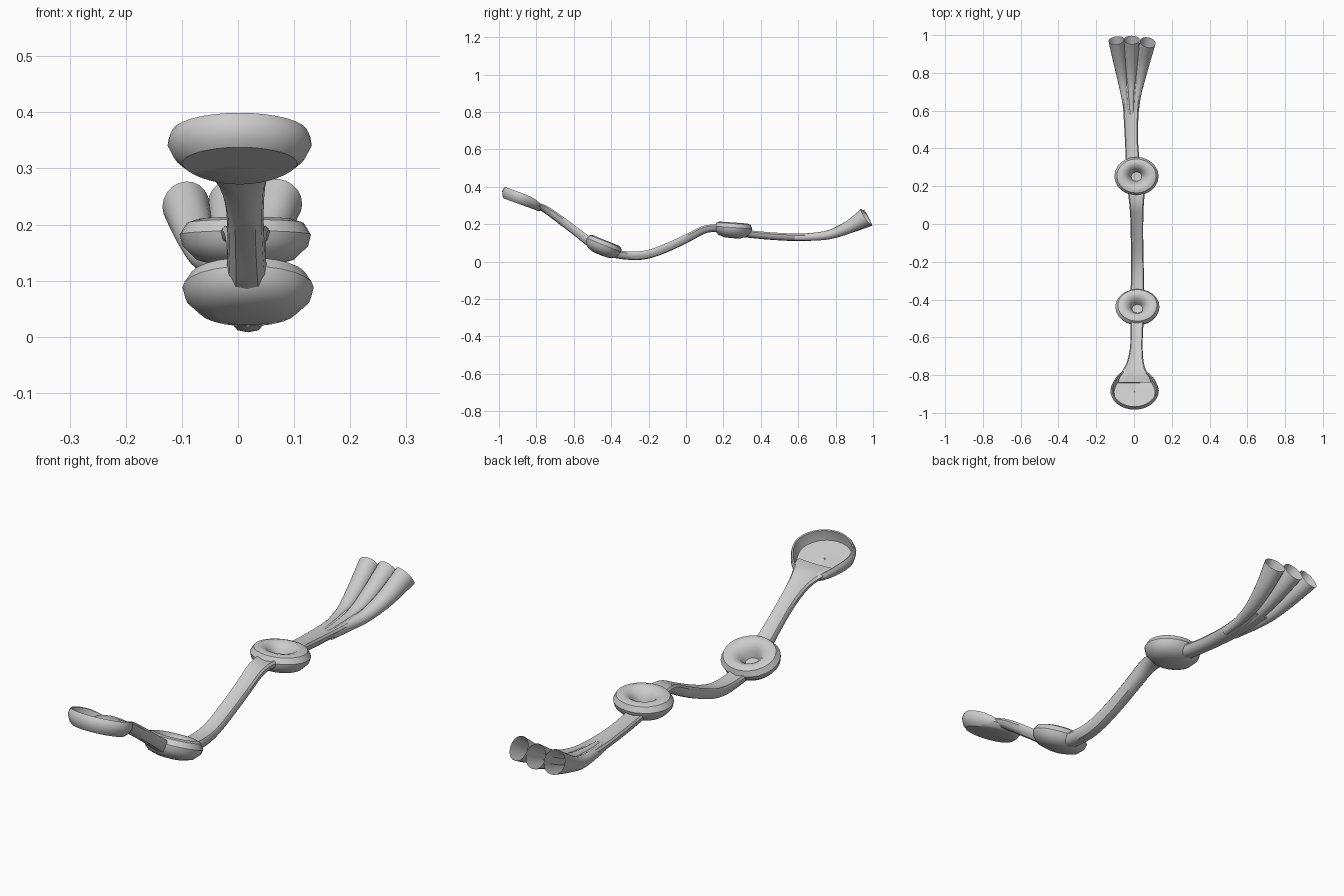
import bpy
from math import sin, cos, pi, radians
from mathutils import Vector, Matrix

if "Cube" in bpy.data.objects:
    bpy.data.objects.remove(bpy.data.objects["Cube"])


def make(name, verts, faces, angle=40):
    me = bpy.data.meshes.new(name)
    me.from_pydata([tuple(v) for v in verts], [], faces)
    me.update()
    ob = bpy.data.objects.new(name, me)
    bpy.context.collection.objects.link(ob)
    bpy.ops.object.select_all(action='DESELECT')
    ob.select_set(True)
    bpy.context.view_layer.objects.active = ob
    bpy.ops.object.shade_smooth_by_angle(angle=radians(angle))
    return ob


def skin(rings, n, caps):
    """Faces bridging consecutive rings of n vertices."""
    f = []
    for k in range(rings - 1):
        for i in range(n):
            j = (i + 1) % n
            f.append((k * n + i, k * n + j, (k + 1) * n + j, (k + 1) * n + i))
    if caps:
        f.append(tuple(reversed(range(n))))
        f.append(tuple(range((rings - 1) * n, rings * n)))
    return f


def smooth_path(pts, sub=3):
    """Catmull-Rom interpolation of stations (x, y, z, half width, half height)."""
    out = []
    for i in range(len(pts) - 1):
        p = [pts[max(0, min(len(pts) - 1, i + d))] for d in (-1, 0, 1, 2)]
        for s in range(sub):
            t = s / sub
            out.append([0.5 * (2 * b + (c - a) * t + (2 * a - 5 * b + 4 * c - d) * t * t
                               + (3 * b - a - 3 * c + d) * t ** 3) for a, b, c, d in zip(*p)])
    out.append(list(pts[-1]))
    return out


def sweep(name, stations, section, caps=True):
    st = smooth_path(stations)
    verts = []
    for i, s in enumerate(st):
        t = (Vector(st[min(i + 1, len(st) - 1)][:3]) - Vector(st[max(i - 1, 0)][:3])).normalized()
        side = (Vector((1, 0, 0)) - t * t.x).normalized()
        up = side.cross(t)
        for u, v in section:
            verts.append(Vector(s[:3]) + side * u * s[3] + up * v * s[4])
    n = len(section)
    faces = [tuple(reversed(f)) for f in skin(len(st), n, caps)]
    return make(name, verts, faces)


def lathe(name, profile, n, centre, tilt, shape):
    """Spin a profile; shape(angle, r, z) gives the local position."""
    m = Matrix.Translation(centre) @ Matrix.Rotation(radians(-tilt), 4, 'X')
    verts = [m @ Vector(shape(2 * pi * i / n, r, z)) for r, z in profile for i in range(n)]
    return make(name, verts, skin(len(profile), n, True))


# Stem section: round underside, shallow groove along the top
GROOVED = [(0, .7), (-.5, .8), (-.85, 1), (-1, .6), (-.9, -.2), (-.55, -.85),
           (0, -1), (.55, -.85), (.9, -.2), (1, .6), (.85, 1), (.5, .8)]
GROOVED.reverse()
ROUND = [(cos(2 * pi * i / 20), sin(2 * pi * i / 20)) for i in range(20)]


# Spoon-like bowl, rim fading out toward the handle
def spoon_shape(a, r, z):
    back = max(0, sin(a))
    x = 0.126 * r * cos(a) * (1 - 0.15 * back)
    y = (0.13 if sin(a) > 0 else 0.106) * r * sin(a)
    return x, y, z * (1 - 0.55 * back ** 3)


SPOON = [(.02, 0), (.82, 0), (.93, .012), (1.02, .035), (1, .05), (.96, .06),
         (.92, .058), (.9, .035), (.86, .016), (.02, .012)]
lathe("spoon_bowl", SPOON, 32, (0.003, -0.893, 0.308), 20, spoon_shape)

# Two dimpled rings
RING = [(.004, -.045), (.05, -.043), (.088, -.032), (.112, -.008), (.117, .012),
        (.104, .033), (.085, .039), (.065, .035), (.047, .021), (.035, .002),
        (.028, -.016), (.004, -.018)]


def ring_shape(a, r, z):
    return r * cos(a), 0.87 * r * sin(a), z


lathe("lower_ring", RING, 24, (0.018, -0.443, 0.077), 22, ring_shape)
lathe("upper_ring", RING, 24, (0.013, 0.252, 0.170), 4, ring_shape)

# Stems joining the parts
sweep("spoon_handle", [
    (.003, -.84, .306, .088, .012), (.003, -.79, .298, .068, .016), (.007, -.74, .272, .045, .02),
    (.012, -.67, .222, .034, .022), (.014, -.59, .162, .033, .022), (.016, -.52, .108, .036, .024),
    (.018, -.48, .085, .042, .024)], GROOVED)
sweep("middle_stem", [
    (.018, -.41, .048, .042, .022), (.018, -.35, .036, .036, .022), (.018, -.26, .031, .034, .023),
    (.018, -.18, .045, .033, .023), (.016, -.08, .084, .033, .023), (.015, .02, .132, .034, .022),
    (.014, .09, .168, .037, .021), (.013, .14, .178, .042, .02), (.013, .18, .174, .046, .02)], GROOVED)
sweep("tube_stem", [
    (.0, .30, .152, .042, .02), (-.008, .35, .146, .036, .02), (-.014, .46, .136, .035, .02),
    (-.016, .58, .130, .04, .02), (-.015, .68, .132, .048, .02), (-.014, .77, .142, .058, .02)], GROOVED)

# Three flared open tubes fanning out at the back
for label, x0, x1, y1, z1 in (("left", -.045, -.093, .972, .234),
                              ("middle", -.015, -.012, .975, .236),
                              ("right", .012, .073, .962, .241)):
    mix = lambda t: x0 + (x1 - x0) * t
    sweep(label + "_tube", [
        (x0 * .8, .58, .130, .014, .018), (mix(.1), .68, .133, .019, .021), (mix(.35), .77, .145, .027, .025),
        (mix(.68), .87, .184, .035, .034), (x1, y1, z1, .042, .048)], ROUND, caps=False)
